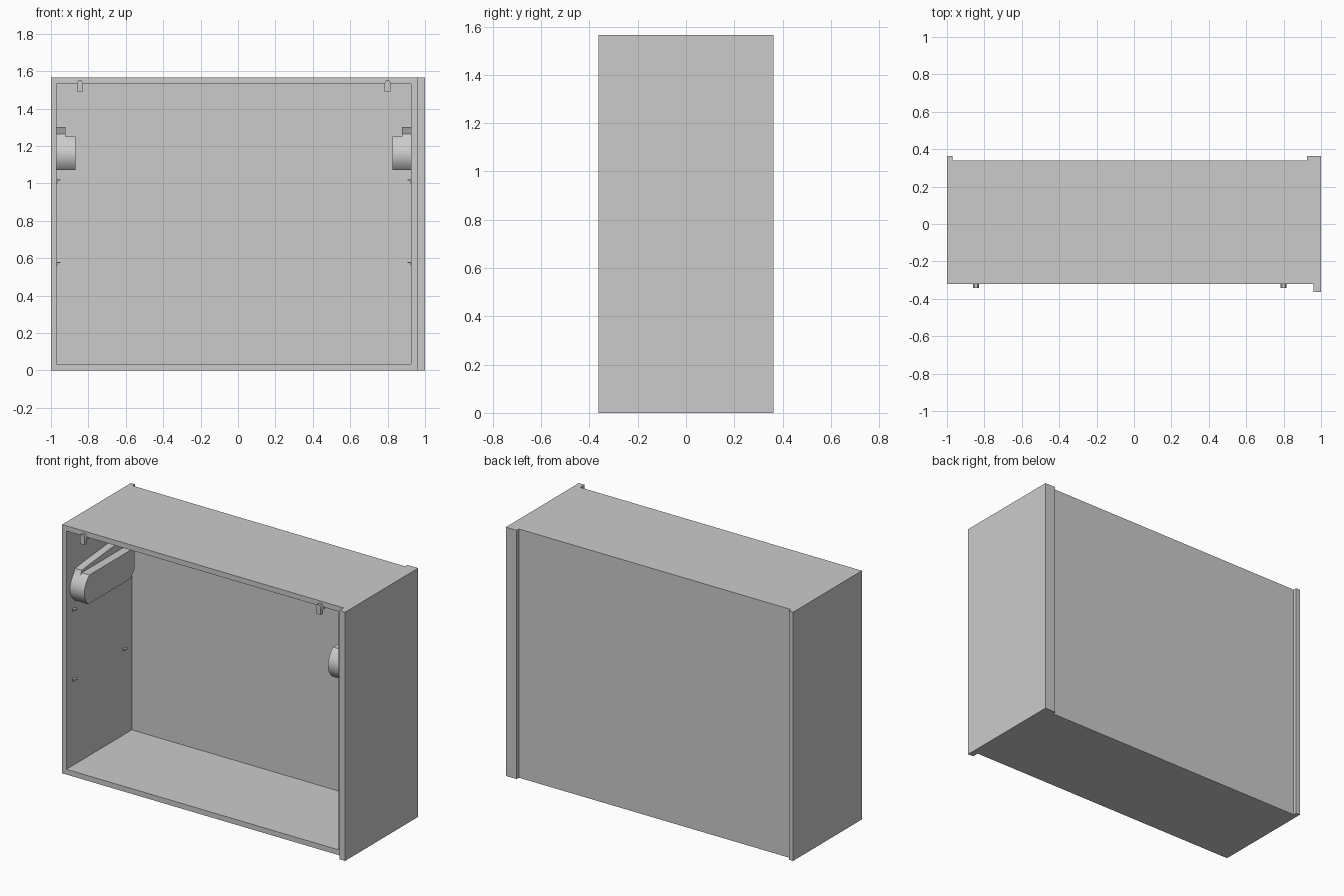
import bpy, bmesh
from mathutils import Vector

if "Cube" in bpy.data.objects:
    bpy.data.objects.remove(bpy.data.objects["Cube"])

MID = -0.0225         # centre plane of the cabinet interior
LEFT, RIGHT = -0.97, 0.925
TOP = 1.565


def finish(name, bm, smooth=False):
    bmesh.ops.recalc_face_normals(bm, faces=bm.faces)
    me = bpy.data.meshes.new(name)
    bm.to_mesh(me)
    bm.free()
    ob = bpy.data.objects.new(name, me)
    bpy.context.collection.objects.link(ob)
    if smooth:
        bpy.ops.object.select_all(action='DESELECT')
        ob.select_set(True)
        bpy.context.view_layer.objects.active = ob
        bpy.ops.object.shade_smooth_by_angle()
    return ob


def box(name, x, y, z):
    bm = bmesh.new()
    bmesh.ops.create_cube(bm, size=1)
    for v in bm.verts:
        v.co = Vector([(r[0] + r[1]) / 2 + c * (r[1] - r[0])
                       for r, c in zip((x, y, z), v.co)])
    return finish(name, bm)


def prism(name, profile, axis, a, b, smooth=False):
    """Extrude a 2D profile along x (profile = y,z) or y (profile = x,z)."""
    bm = bmesh.new()
    face = bm.faces.new([bm.verts.new((a, p, q) if axis == 'x' else (p, a, q))
                         for p, q in profile])
    move = bmesh.ops.extrude_face_region(bm, geom=[face])
    verts = [g for g in move['geom'] if isinstance(g, bmesh.types.BMVert)]
    step = (b - a, 0, 0) if axis == 'x' else (0, b - a, 0)
    bmesh.ops.translate(bm, verts=verts, vec=step)
    return finish(name, bm, smooth)


def bezier(p0, p1, p2, p3, n):
    pts = []
    for i in range(n + 1):
        t = i / n
        s = 1 - t
        pts.append(tuple(s**3 * a + 3 * s * s * t * b + 3 * s * t * t * c + t**3 * d
                         for a, b, c, d in zip(p0, p1, p2, p3)))
    return pts


# Carcass
box("left_side_panel", (-1, LEFT), (-0.32, 0.363), (0, TOP))
box("right_side_panel", (RIGHT, 0.96), (-0.32, 0.363), (0, TOP))
box("end_cover_panel", (0.96, 1), (-0.363, 0.363), (0, TOP))
box("bottom_panel", (LEFT, RIGHT), (-0.32, 0.34), (0, 0.033))
box("top_panel", (LEFT, RIGHT), (-0.32, 0.34), (TOP - 0.033, TOP))
box("back_panel", (LEFT, RIGHT), (0.33, 0.34), (0.033, TOP - 0.033))

# Lift mechanism profiles (y, z)
front_curve = bezier((-0.245, 1.07), (-0.30, 1.12), (-0.30, 1.19), (-0.235, 1.25), 14)
cover = front_curve + [(0.20, 1.25), (0.215, 1.235), (0.215, 1.12), (0.175, 1.07)]
arm = front_curve[:-1] + [(-0.235, 1.265), (-0.15, 1.275), (0.12, 1.30),
                          (0.20, 1.30), (0.20, 1.12), (0.175, 1.07)]

for side, wall, d in (("left", LEFT, 1), ("right", RIGHT, -1)):
    prism(side + "_lift_arm", arm, 'x', wall, wall + 0.047 * d, True)
    prism(side + "_lift_cover", cover, 'x', wall + 0.047 * d, wall + 0.10 * d, True)

    # Shelf pegs: small wall plate with a tab
    for row, z in (("lower", 0.58), ("upper", 1.02)):
        for pos, y in (("front", -0.25), ("back", 0.25)):
            name = f"{side}_{row}_{pos}_shelf_peg"
            prof = [(wall, z - 0.02), (wall + 0.004 * d, z - 0.02),
                    (wall + 0.004 * d, z - 0.006), (wall + 0.02 * d, z - 0.006),
                    (wall + 0.02 * d, z), (wall, z)]
            prism(name, prof, 'y', y - 0.01, y + 0.01)

    # Door catch under the top panel
    c = MID - 0.8225 * d
    prism(side + "_door_catch",
          [(c - 0.016, 1.49), (c + 0.016, 1.49), (c + 0.016, 1.535),
           (c + 0.008, 1.552), (c - 0.008, 1.552), (c - 0.016, 1.535)],
          'y', -0.343, -0.321)
    box(side + "_catch_foot", (c - 0.012, c + 0.012), (-0.322, -0.25), (1.512, 1.533))
